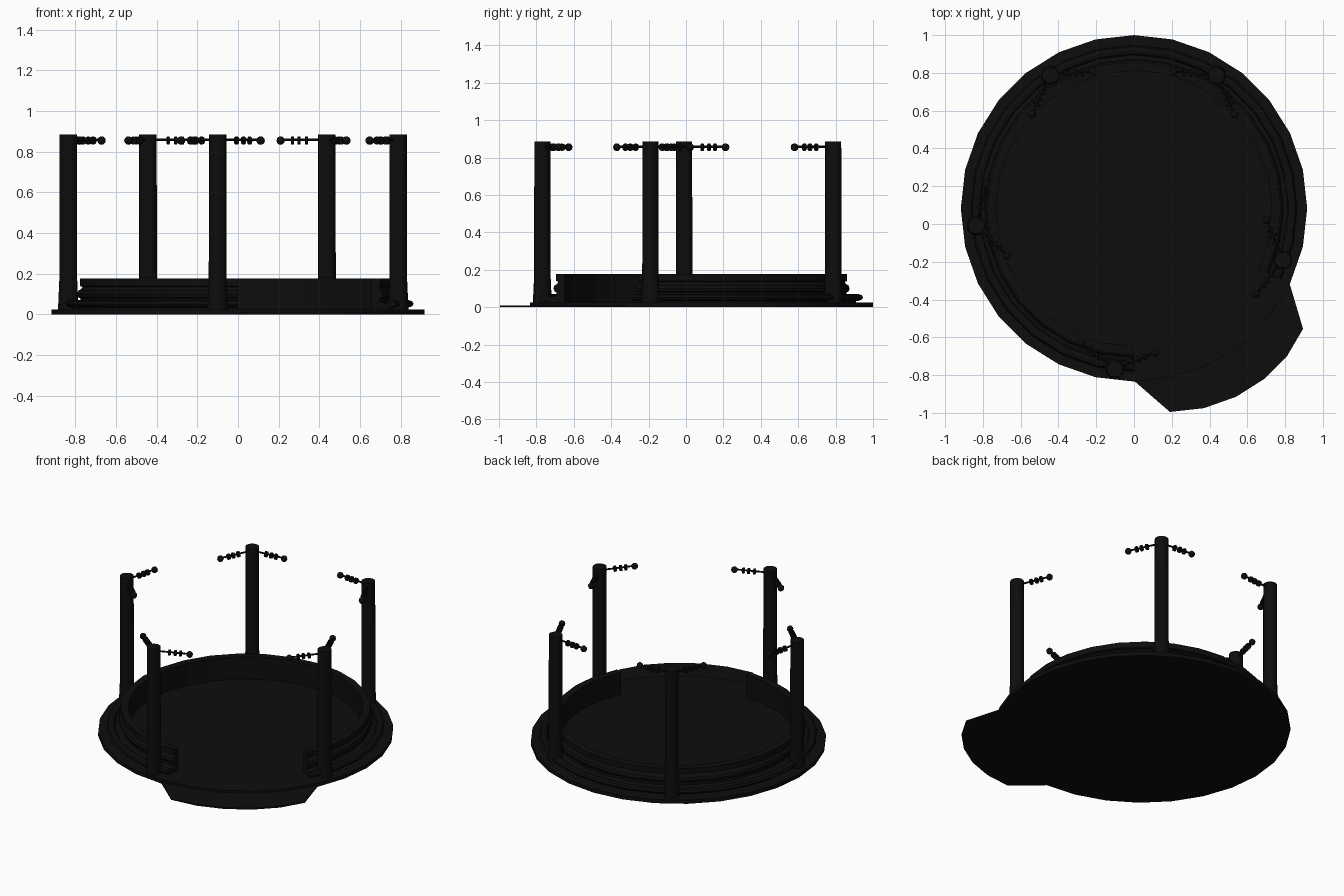
import bpy, bmesh, math
from mathutils import Matrix, Vector

if "Cube" in bpy.data.objects:
    bpy.data.objects.remove(bpy.data.objects["Cube"])

CY = 0.083          # centre of the round platform in y
SEG = 28
STEP = 2 * math.pi / SEG
R = 0.917

dark = bpy.data.materials.new("dark")
dark.diffuse_color = (0.004, 0.004, 0.004, 1)
dark.use_nodes = True
dark.node_tree.nodes["Principled BSDF"].inputs["Base Color"].default_value = dark.diffuse_color


def finish(bm, name, smooth=False):
    bmesh.ops.recalc_face_normals(bm, faces=bm.faces)
    me = bpy.data.meshes.new(name)
    bm.to_mesh(me)
    bm.free()
    me.materials.append(dark)
    if smooth:
        for p in me.polygons:
            p.use_smooth = True
    ob = bpy.data.objects.new(name, me)
    bpy.context.collection.objects.link(ob)
    return ob


def slab(name, pts, z0, z1):
    bm = bmesh.new()
    face = bm.faces.new([bm.verts.new((x, y, z0)) for x, y in pts])
    top = bmesh.ops.extrude_face_region(bm, geom=[face], use_keep_orig=True)["geom"]
    bmesh.ops.translate(bm, vec=(0, 0, z1 - z0),
                        verts=[g for g in top if isinstance(g, bmesh.types.BMVert)])
    finish(bm, name)


def arc_sweep(name, profile, first, count):
    """Sweep a closed (radius, z) profile around the platform centre, capped at both ends."""
    bm = bmesh.new()
    rings = []
    for i in range(count + 1):
        a = first + i * STEP
        rings.append([bm.verts.new((r * math.cos(a), CY + r * math.sin(a), z)) for r, z in profile])
    n = len(profile)
    for a, b in zip(rings, rings[1:]):
        for j in range(n):
            bm.faces.new((a[j], a[(j + 1) % n], b[(j + 1) % n], b[j]))
    bm.faces.new(rings[0])
    bm.faces.new(rings[-1][::-1])
    finish(bm, name)


def oval(r, z, rr, rz, n=8):
    return [(r + rr * math.cos(2 * math.pi * k / n), z + rz * math.sin(2 * math.pi * k / n))
            for k in range(n)]


# Round platform and the entrance apron
slab("platform", [(R * math.cos(i * STEP), CY + R * math.sin(i * STEP)) for i in range(SEG)], 0, 0.025)
slab("entrance_apron", [(0, -0.83), (0.19, -0.995), (0.37, -0.975), (0.54, -0.915), (0.69, -0.82),
                        (0.81, -0.70), (0.895, -0.555), (0.825, -0.32), (0.4, -0.2)], 0, 0.01)

# Low ring wall with rounded mouldings, open at the entrance
START, COUNT = -2 * STEP, 23
arc_sweep("ring_wall", [(0.73, 0.02), (0.775, 0.02), (0.775, 0.12), (0.765, 0.135),
                        (0.778, 0.14), (0.778, 0.177), (0.73, 0.177)], START, COUNT)
arc_sweep("upper_moulding", oval(0.77, 0.10, 0.022, 0.024), START, COUNT)
arc_sweep("lower_step", [(0.76, 0.02), (0.825, 0.02), (0.825, 0.05), (0.76, 0.065)], START, COUNT)
arc_sweep("lower_moulding", oval(0.838, 0.052, 0.026, 0.018), START, COUNT)


# Posts, each with two beaded arms
def lathe(bm, profile, x, y, n=16):
    rings = [[bm.verts.new((x + r * math.cos(2 * math.pi * k / n),
                            y + r * math.sin(2 * math.pi * k / n), z)) for k in range(n)]
             for r, z in profile]
    for a, b in zip(rings, rings[1:]):
        for k in range(n):
            bm.faces.new((a[k], a[(k + 1) % n], b[(k + 1) % n], b[k]))
    bm.faces.new(rings[0][::-1])
    bm.faces.new(rings[-1])


def beaded_arm(name, origin, ang):
    bm = bmesh.new()
    turn = Matrix.Translation(origin) @ Matrix.Rotation(ang, 4, 'Z')
    lay = Matrix.Rotation(math.pi / 2, 4, 'Y')

    def disc(r, length, d, dz=0.0):
        bmesh.ops.create_cone(bm, cap_ends=True, segments=8, radius1=r, radius2=r, depth=length,
                              matrix=turn @ Matrix.Translation((d, 0, dz)) @ lay)
    disc(0.006, 0.22, 0.12, 0.003)
    for d in (0.10, 0.137, 0.17):
        disc(0.02, 0.013, d)
    bmesh.ops.create_uvsphere(bm, u_segments=10, v_segments=6, radius=0.021,
                              matrix=turn @ Matrix.Translation((0.228, 0, 0)))
    finish(bm, name)


posts = {"front": (-0.10, -0.768, 82), "right": (0.788, -0.19, 172), "back_right": (0.437, 0.787, 235),
         "back_left": (-0.443, 0.787, 305), "left": (-0.835, -0.01, 16)}
for key, (x, y, bis) in posts.items():
    bm = bmesh.new()
    lathe(bm, [(0.05, 0.02), (0.049, 0.06), (0.044, 0.17), (0.043, 0.885)], x, y)
    ob = finish(bm, key + "_post")
    for side, s in (("a", 60), ("b", -60)):
        beaded_arm(f"{key}_beaded_arm_{side}", Vector((x, y, 0.855)), math.radians(bis + s))
